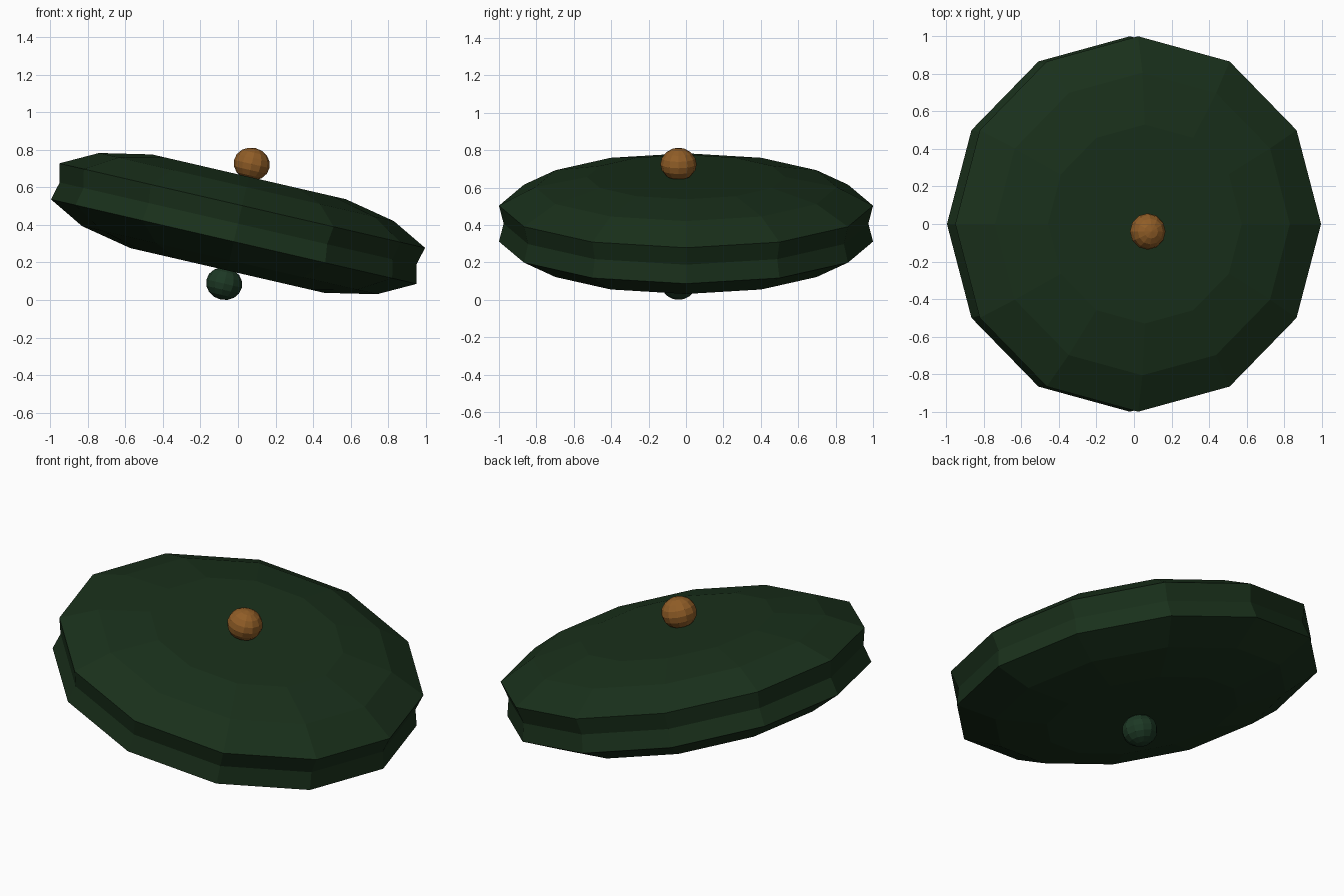
import bpy, bmesh
from math import radians, cos, sin, pi
from mathutils import Matrix

if "Cube" in bpy.data.objects:
    bpy.data.objects.remove(bpy.data.objects["Cube"])

# Everything shares one tilted frame
TILT = Matrix.Translation((0, 0, 0.407)) @ Matrix.Rotation(radians(13), 4, 'Y')


def material(name, rgb):
    m = bpy.data.materials.new(name)
    m.diffuse_color = (*rgb, 1)
    m.use_nodes = True
    m.node_tree.nodes["Principled BSDF"].inputs["Base Color"].default_value = m.diffuse_color
    return m


GREEN = material("dark_green", (0.010, 0.030, 0.011))
GREEN_KNOB = material("knob_green", (0.012, 0.040, 0.018))
ORANGE = material("orange", (0.28, 0.11, 0.02))


def finish(bm, name, mat):
    bmesh.ops.recalc_face_normals(bm, faces=bm.faces)
    me = bpy.data.meshes.new(name)
    bm.to_mesh(me)
    bm.free()
    me.materials.append(mat)
    ob = bpy.data.objects.new(name, me)
    ob.matrix_world = TILT
    bpy.context.collection.objects.link(ob)
    return ob


def lathe(name, profile, sides, mat):
    bm = bmesh.new()
    rings = [[bm.verts.new((r * cos(2 * pi * i / sides), r * sin(2 * pi * i / sides), z))
              for i in range(sides)] for r, z in profile]
    for a, b in zip(rings, rings[1:]):
        for i in range(sides):
            j = (i + 1) % sides
            bm.faces.new((a[i], a[j], b[j], b[i]))
    bm.faces.new(rings[0])
    bm.faces.new(rings[-1])
    return finish(bm, name, mat)


def knob(name, z, mat):
    bm = bmesh.new()
    bmesh.ops.create_uvsphere(bm, u_segments=12, v_segments=8, radius=1,
                              matrix=Matrix.Translation((0, -0.04, z)) @ Matrix.Diagonal((0.097, 0.097, 0.087, 1)))
    return finish(bm, name, mat)


# Twelve-sided domed disc with a shallow groove round the rim
upper = [(0.975, 0), (1.0, 0.0985), (0.806, 0.20), (0.53, 0.256)]
lower = [(r, -z) for r, z in upper[:0:-1]]
lathe("disc_body", lower + upper, 12, GREEN)

# Knobs above and below
knob("top_knob", 0.326, ORANGE)
knob("bottom_knob", -0.328, GREEN_KNOB)
